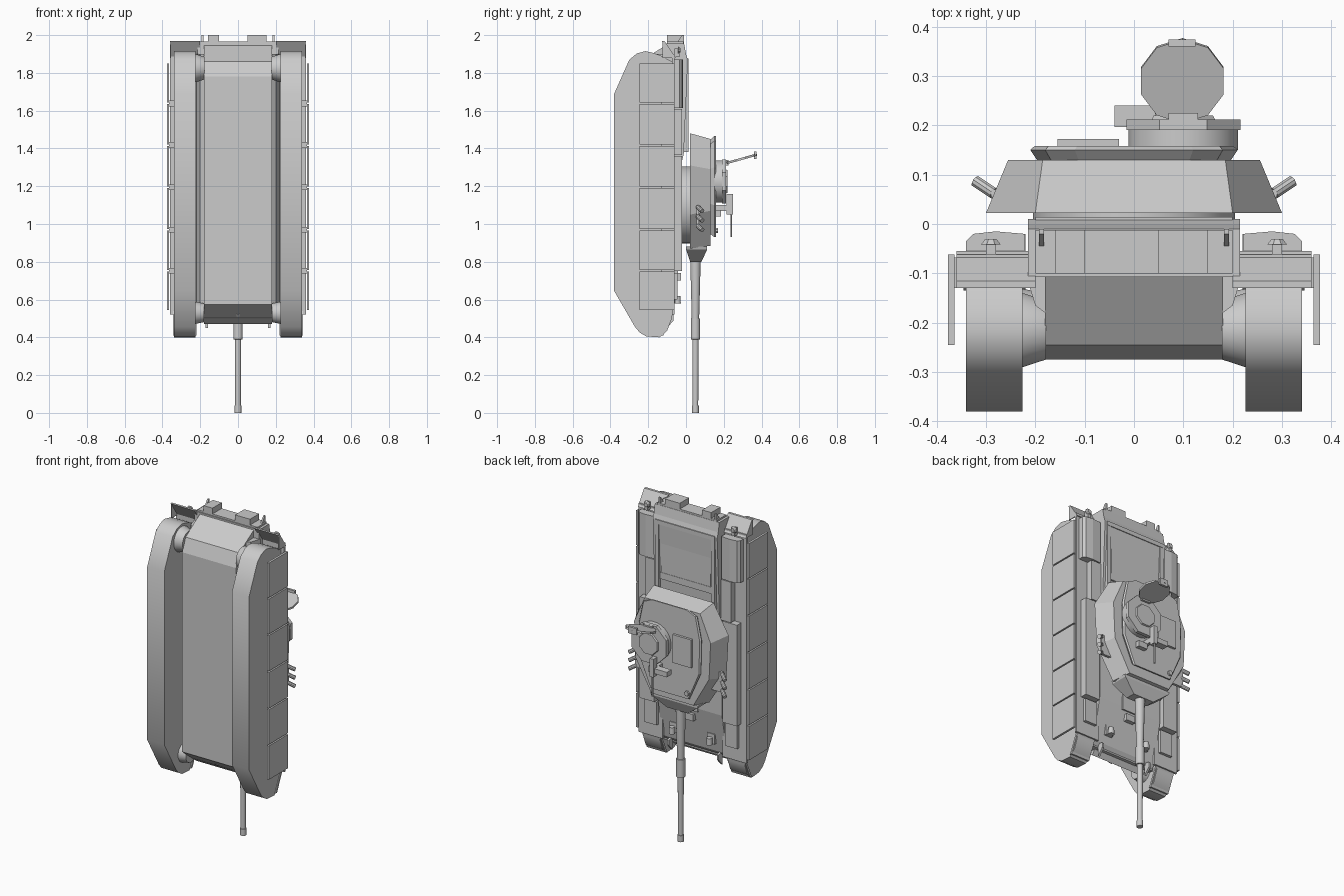
import bpy, bmesh, math
from mathutils import Vector

if "Cube" in bpy.data.objects:
    bpy.data.objects.remove(bpy.data.objects["Cube"])

paint = bpy.data.materials.new("grey paint")
paint.diffuse_color = (0.6, 0.6, 0.6, 1)
paint.use_nodes = True
paint.node_tree.nodes["Principled BSDF"].inputs["Base Color"].default_value = paint.diffuse_color


def finish(name, bm, smooth=False):
    bmesh.ops.recalc_face_normals(bm, faces=bm.faces)
    me = bpy.data.meshes.new(name)
    bm.to_mesh(me)
    bm.free()
    me.materials.append(paint)
    for p in me.polygons:
        p.use_smooth = smooth
    ob = bpy.data.objects.new(name, me)
    bpy.context.collection.objects.link(ob)
    if smooth:
        bpy.context.view_layer.objects.active = ob
        ob.select_set(True)
        bpy.ops.object.shade_smooth_by_angle(angle=math.radians(35))
        ob.select_set(False)
    return ob


def loft(name, rings, smooth=False):
    """Closed solid through rings that have equal point counts."""
    bm = bmesh.new()
    vs = [[bm.verts.new(p) for p in r] for r in rings]
    n = len(vs[0])
    for a, b in zip(vs, vs[1:]):
        for i in range(n):
            bm.faces.new((a[i], a[(i + 1) % n], b[(i + 1) % n], b[i]))
    bm.faces.new(vs[0])
    bm.faces.new(vs[-1][::-1])
    return finish(name, bm, smooth)


def box(name, x, y, z):
    return loft(name, [[(a, y[0], z[0]), (a, y[1], z[0]), (a, y[1], z[1]), (a, y[0], z[1])] for a in x])


def side_prism(name, prof, x0, x1, smooth=False):
    """Extrude a (y, z) profile along x."""
    return loft(name, [[(x, y, z) for y, z in prof] for x in (x0, x1)], smooth)


def tube(name, stations, origin, axis, n=16, smooth=True):
    """Turned solid: (distance, radius) stations along an axis."""
    q = Vector(axis).to_track_quat('Z', 'Y')
    o = Vector(origin)
    rings = [[o + q @ Vector((r * math.cos((i + .5) * math.tau / n), r * math.sin((i + .5) * math.tau / n), d))
              for i in range(n)] for d, r in stations]
    return loft(name, rings, smooth)


def both(x0, x1, s):
    return (x0 * s, x1 * s)


# Hull: narrow belly, flared sponsons, wide top
belly = [(-.275, .575), (-.14, .47), (-.10, .53), (-.10, 1.95), (-.245, 1.86), (-.275, 1.78)]
side_prism("lower_hull", belly, -.18, .18)
upper = [(-.107, .50), (-.085, .53), (-.035, .78), (-.03, 1.30), (-.012, 1.37), (.01, 1.87), (.0, 1.90),
         (-.01, 1.955), (-.107, 1.955)]
side_prism("upper_hull", upper, -.215, .215)
loft("sponson_flare", [[(-w, y, .50 + d), (w, y, .50 + d), (w, y, 1.90), (-w, y, 1.90)]
                       for w, y, d in ((.18, -.18, 0), (.2, -.165, 0), (.22, -.1, 0))])
box("rear_plate", (-.2, .2), (-.10, -.012), (1.89, 1.965))

# Engine deck panels and ribs
box("engine_deck_panel", (-.165, .165), (-.01, .004), (1.56, 1.84))
box("deck_rear_rib", (-.2, .2), (0, .014), (1.85, 1.875))
box("deck_middle_rib", (-.17, .17), (-.015, .006), (1.52, 1.56))
for s in (-1, 1):
    box("deck_rail", both(.175, .2, s), (-.02, .012), (1.38, 1.87))

# Rear stowage boxes
box("rear_box_small", (-.16, -.1), (-.1, -.012), (1.95, 2))
box("rear_box_large", (.05, .15), (-.1, -.012), (1.95, 2))

# Track outline
track = [(-.38, .645), (-.27, .455), (-.245, .425), (-.21, .405), (-.14, .40), (-.10, .435), (-.075, .50),
         (-.075, 1.86), (-.13, 1.89), (-.17, 1.905), (-.215, 1.915), (-.26, 1.903), (-.30, 1.87), (-.38, 1.69)]
panel_z = [.54, .752, .97, 1.195, 1.418, 1.638, 1.855]
for s in (-1, 1):
    side_prism("track", track, *both(.226, .34, s), smooth=True)
    # Drive and idler hubs
    tube("drive_hub", [(0, .06), (.045, .075), (.06, .075)], (.178 * s, -.215, 1.825), (s, 0, 0), 24)
    tube("idler_hub", [(0, .05), (.05, .06)], (.18 * s, -.19, .53), (s, 0, 0), 24)
    # Fender with sloping flaps at both ends
    side_prism("fender", [(-.075, .52), (-.062, .52), (-.062, 1.90), (-.075, 1.90)], *both(.2, .36, s))
    side_prism("rear_flap", [(-.07, 1.88), (-.055, 1.88), (-.115, 1.97), (-.13, 1.97)], *both(.2, .36, s))
    side_prism("rear_flap_web", [(-.125, 1.965), (-.06, 1.88), (-.125, 1.88)], *both(.355, .36, s))
    side_prism("front_flap", [(-.062, .54), (-.075, .54), (-.135, .41), (-.12, .41)], *both(.22, .345, s))
    # Skirt panels
    for a, b in zip(panel_z, panel_z[1:]):
        box("skirt_panel", both(.364, .377, s), (-.245, -.062), (a + .004, b - .004))
    for z in panel_z[1:-1]:
        box("skirt_bracket", both(.335, .366, s), (-.13, -.068), (z - .015, z + .015))
    # Fender stowage
    box("long_fender_bin", both(.228, .325, s), (-.064, -.022), (.75, 1.36))
    box("front_fender_bin", both(.228, .31, s), (-.064, -.045), (.60, .74))
    box("middle_fender_bin", both(.22, .285, s), (-.064, -.02), (1.365, 1.61))
    can = [(.222, -.064), (.34, -.064), (.34, -.035), (.325, -.02), (.28, -.015), (.222, -.02)]
    loft("rear_fender_bin", [[(x * s, y, z) for x, y in can] for z in (1.615, 1.87)])
    # Tail lamp, tow bracket and lifting eye
    box("tail_lamp", both(.28, .3, s), (-.062, -.035), (1.885, 1.93))
    tube("tail_lamp_hood", [(0, .022), (.012, .012)], (.29 * s, -.042, 1.92), (0, 1, 0), 8)
    side_prism("tow_bracket", [(-.055, 1.95), (-.01, 1.95), (-.01, 2), (-.02, 2)], *both(.182, .192, s))
    side_prism("front_tow_eye", [(-.10, .45), (-.065, .49), (-.065, .52), (-.10, .53)], *both(.16, .172, s))
    # Headlamp cluster
    box("headlamp_base", both(.10, .15, s), (-.08, -.058), (.58, .64))
    tube("headlamp", [(0, .016), (.04, .018)], (.125 * s, -.045, .62), (0, 0, -1), 12)
    # Smoke dischargers
    for z in (.99, 1.04, 1.09):
        tube("smoke_tube", [(0, .012), (.05, .012)], (.284 * s, .062, z), (.75 * s, .5, -.45), 10)
    box("smoke_tube_bracket", both(.22, .29, s), (.055, .07), (.98, 1.10))
box("driver_hatch", (-.055, .055), (-.055, -.03), (.76, .86))
box("driver_periscope", (-.03, .03), (-.06, -.026), (.70, .74))
tube("nose_hook", [(0, .012), (.02, .012)], (0, -.19, .53), (0, -1, -1), 8)

# Turret
tube("turret_ring", [(0, .205), (.07, .205)], (0, -.04, 1.10), (0, 1, 0), 40)


def plan(half, y):
    return [(x, y, z) for x, z in half] + [(-x, y, z) for x, z in reversed(half)]


loft("turret", [plan([(.2, 1.48), (.3, 1.31), (.285, 1.05), (.17, .87)], .022),
                plan([(.185, 1.45), (.255, 1.29), (.245, 1.07), (.14, .885)], .13)])
roof = [(.12, 1.465), (.18, 1.44), (.21, 1.30), (.205, 1.10), (.13, .93)]
loft("turret_roof", [plan([(x * .93, 1.19 + (z - 1.19) * .93) for x, z in roof], .128),
                     plan(roof, .150), plan([(x * .96, z) for x, z in roof], .158)])

# Mantlet and gun
loft("mantlet", [[(-w, a, z), (w, a, z), (w, b, z), (-w, b, z)]
                 for w, a, b, z in ((.16, 0, .112, .88), (.155, .0, .112, .865), (.07, .022, .082, .80))])
tube("gun_barrel", [(0, .028), (.30, .02), (.301, .025), (.41, .025), (.411, .017), (.76, .015),
                    (.761, .018), (.80, .018)], (0, .05, .80), (0, 0, -1), 16)

# Roof hatches and sights
box("loader_hatch", (-.155, -.03), (.155, .172), (1.13, 1.30))
tube("cupola_base", [(0, .112), (.04, .112)], (.1, .15, 1.225), (0, 1, 0), 24)
tube("cupola_top", [(0, .125), (.022, .125)], (.1, .19, 1.225), (0, 1, 0), 8, False)
tube("cupola_centre", [(0, .07), (.01, .065)], (.1, .21, 1.225), (0, 1, 0), 8, False)
tube("open_hatch", [(0, .088), (.012, .088)], (.098, .292, 1.338), (0, -.27, .96), 10, False)
box("hatch_pad", (.07, .125), (.36, .374), (1.345, 1.385))
box("hatch_hinge", (.07, .13), (.2, .225), (1.31, 1.34))
box("ammo_box", (-.04, .045), (.197, .24), (1.07, 1.10))
box("gun_mount", (.045, .065), (.155, .215), (1.07, 1.10))
box("machine_gun_body", (.043, .067), (.215, .25), (1.05, 1.16))
tube("machine_gun_barrel", [(0, .005), (.13, .005)], (.055, .24, 1.06), (0, 0, -1), 8)
box("gunner_sight", (.06, .12), (.155, .185), (1.04, 1.075))
tube("roof_lamp", [(0, .015), (.025, .015)], (-.12, .145, .965), (0, 1, 0), 8)
